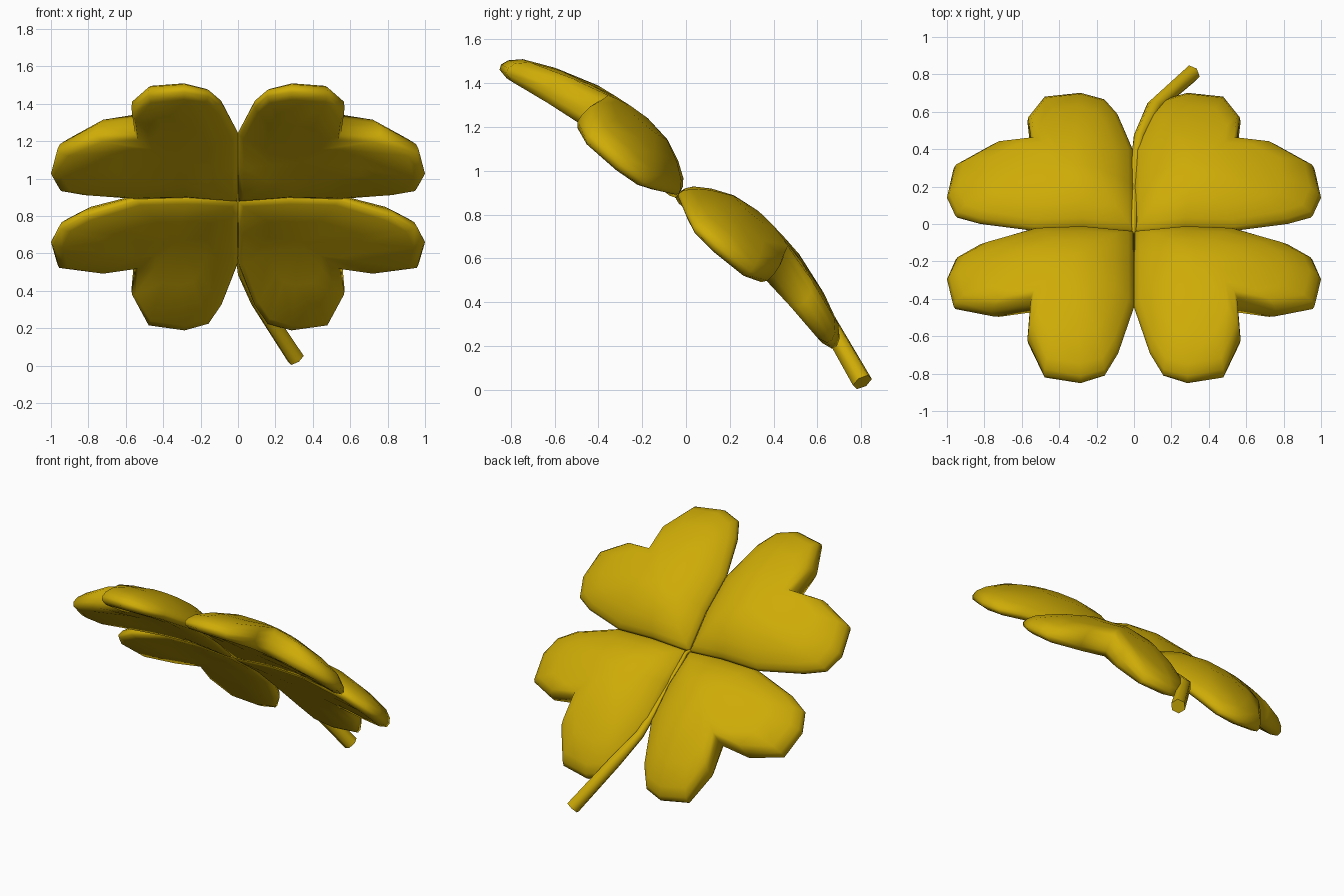
import bpy, bmesh
from math import radians
from mathutils import Vector, Matrix

if "Cube" in bpy.data.objects:
    bpy.data.objects.remove(bpy.data.objects["Cube"])

gold = bpy.data.materials.new("gold")
gold.diffuse_color = (0.62, 0.41, 0.002, 1)
gold.use_nodes = True
gold.node_tree.nodes["Principled BSDF"].inputs["Base Color"].default_value = gold.diffuse_color

# Tilted plane of the clover: u along x, v up towards the front, n out of the face
place = Matrix.Translation((0, -0.015, 0.917)) @ Matrix.Rotation(-radians(40), 4, 'X')

# Half of the heart outline; the other half is its reflection in the diagonal
half = [(0, 0), (0, 0.27), (0, 0.54), (0.085, 0.83), (0.155, 0.955),
        (0.285, 1.0), (0.48, 0.965), (0.57, 0.76), (0.555, 0.555)]
outline = half + [(b, a) for a, b in half[-2:0:-1]]
MID = Vector((0.33, 0.33))


# The leaf thins out towards the two straight inner edges
def thinning(p):
    return (max(0, 0.3 - min(p)) / 0.3) ** 2


def top(p):
    return 0.145 - 0.43 * (p - MID).length_squared - 0.08 * thinning(p)


def bottom(p):
    return -0.055 - 0.2 * (p - MID).length_squared + 0.035 * thinning(p)


def make_leaf(name, su, sv):
    bm = bmesh.new()

    def ring(scale, mix):
        out = []
        for q in outline:
            p = MID + (Vector(q) - MID) * scale
            h = bottom(p) * (1 - mix) + top(p) * mix
            out.append(bm.verts.new((p.x * su, -p.y * sv, h)))
        return out

    # Underside, rounded rim and domed top as rings shrinking to the middle
    rings = [ring(s, m) for s, m in ((0.5, 0), (0.91, 0), (0.985, 0.22), (1, 0.5),
                                     (0.98, 0.8), (0.91, 1), (0.7, 1), (0.4, 1))]
    n = len(outline)
    for a, b in zip(rings, rings[1:]):
        for i in range(n):
            j = (i + 1) % n
            bm.faces.new((a[i], a[j], b[j], b[i]))
    for r, h in ((rings[0], bottom), (rings[-1], top)):
        c = bm.verts.new((MID.x * su, -MID.y * sv, h(MID)))
        for i in range(n):
            bm.faces.new((r[i], r[(i + 1) % n], c))
    bmesh.ops.recalc_face_normals(bm, faces=bm.faces)
    for f in bm.faces:
        f.smooth = True
    bm.transform(place)
    me = bpy.data.meshes.new(name)
    bm.to_mesh(me)
    bm.free()
    me.materials.append(gold)
    bpy.context.collection.objects.link(bpy.data.objects.new(name, me))


# Four heart-shaped leaves
make_leaf("leaf_front_right", 1, 1)
make_leaf("leaf_front_left", -1, 1)
make_leaf("leaf_back_right", 1, -1)
make_leaf("leaf_back_left", -1, -1)

# Tapered six-sided stem, following the back seam then bending out
cu = bpy.data.curves.new("stem", 'CURVE')
cu.dimensions = '3D'
cu.bevel_depth = 0.048
cu.bevel_resolution = 1
cu.use_fill_caps = True
path = [((0, -0.05, 0.885), 0.25), ((0, 0.0, 0.89), 0.3), ((0.005, 0.33, 0.62), 0.45),
        ((0.03, 0.47, 0.49), 0.65), ((0.11, 0.63, 0.34), 0.9),
        ((0.31, 0.805, 0.035), 1.0)]
s = cu.splines.new('POLY')
s.points.add(len(path) - 1)
for pt, (co, r) in zip(s.points, path):
    pt.co = (*co, 1)
    pt.radius = r
cu.materials.append(gold)
bpy.context.collection.objects.link(bpy.data.objects.new("stem", cu))
